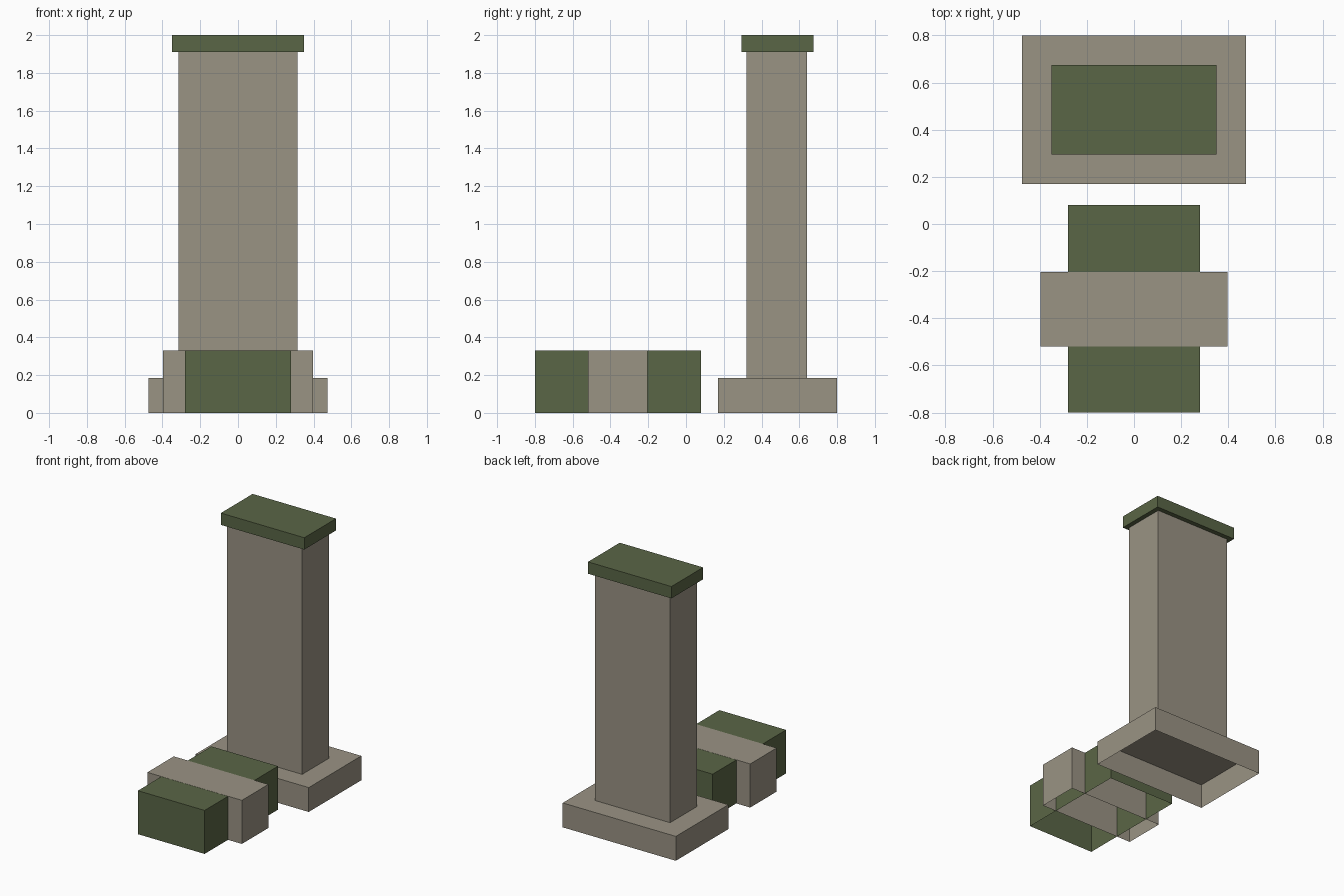
import bpy
import bmesh

cube = bpy.data.objects.get("Cube")
if cube:
    bpy.data.objects.remove(cube, do_unlink=True)


def make_material(name, rgb):
    mat = bpy.data.materials.new(name)
    mat.use_nodes = True
    colour = (*rgb, 1.0)
    mat.diffuse_color = colour
    mat.node_tree.nodes["Principled BSDF"].inputs["Base Color"].default_value = colour
    return mat


stone = make_material("warm grey stone", (0.323, 0.292, 0.231))
green = make_material("moss green", (0.102, 0.133, 0.061))


def block(name, half_width, y_range, z_range, material, open_bottom=False):
    """Box centred on x = 0, optionally a shell without its underside."""
    (y0, y1), (z0, z1) = y_range, z_range
    bm = bmesh.new()
    bmesh.ops.create_cube(bm, size=1.0)
    bmesh.ops.scale(bm, vec=(2 * half_width, y1 - y0, z1 - z0), verts=bm.verts)
    bmesh.ops.translate(bm, vec=(0, (y0 + y1) / 2, (z0 + z1) / 2), verts=bm.verts)
    if open_bottom:
        under = [f for f in bm.faces if f.normal.z < -0.9]
        bmesh.ops.delete(bm, geom=under, context='FACES')
    mesh = bpy.data.meshes.new(name)
    bm.to_mesh(mesh)
    bm.free()
    mesh.materials.append(material)
    obj = bpy.data.objects.new(name, mesh)
    bpy.context.collection.objects.link(obj)
    return obj


# Tall pillar standing on a hollow plinth, with an overhanging cap
block("plinth", 0.475, (0.17, 0.80), (0, 0.185), stone, open_bottom=True)
block("pillar_shaft", 0.315, (0.32, 0.64), (0.185, 1.91), stone)
block("pillar_cap", 0.35, (0.295, 0.675), (1.91, 2.0), green)

# Low hollow block in front, crossed by a wider stone band
block("front_block", 0.28, (-0.80, 0.08), (0, 0.33), green, open_bottom=True)
block("cross_band", 0.397, (-0.52, -0.203), (0, 0.331), stone, open_bottom=True)
